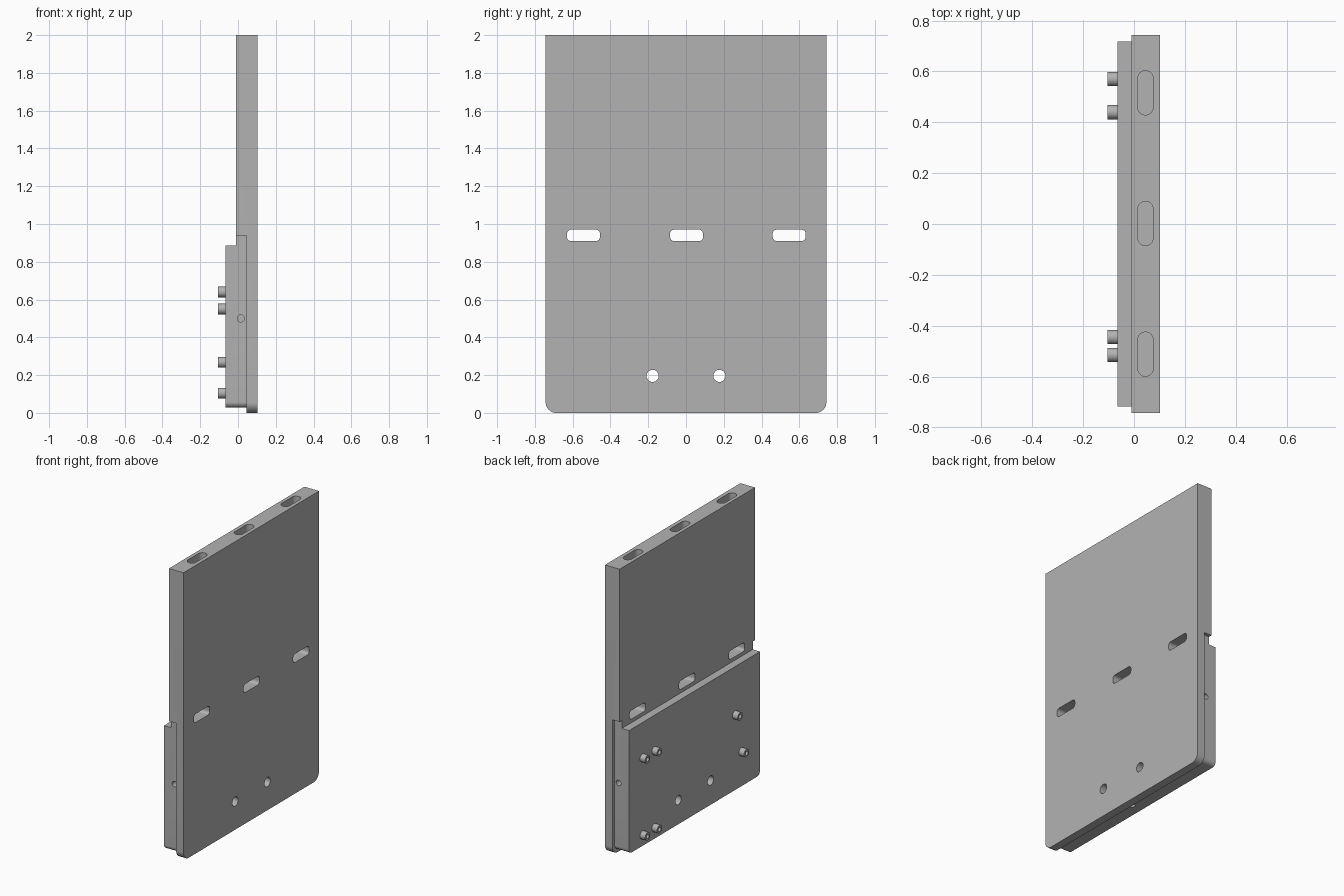
import bpy, bmesh, math
from mathutils import Matrix, Vector

if "Cube" in bpy.data.objects:
    bpy.data.objects.remove(bpy.data.objects["Cube"])

grey = bpy.data.materials.new("plain grey")
grey.use_nodes = True
COLOUR = (0.45, 0.45, 0.45, 1)
grey.diffuse_color = COLOUR
grey.node_tree.nodes["Principled BSDF"].inputs["Base Color"].default_value = COLOUR

# Axis frames: columns are the profile's u, v and the extrusion direction
FRAMES = {
    "x": Matrix(((0, 0, 1), (1, 0, 0), (0, 1, 0))),
    "y": Matrix(((1, 0, 0), (0, 0, -1), (0, 1, 0))),
    "z": Matrix(((1, 0, 0), (0, 1, 0), (0, 0, 1))),
}


def prism(name, axis, centre, size, depth, low=0, high=0, steps=10):
    """Rounded rectangle extruded along an axis; low/high are the corner radii."""
    w, h = size[0] / 2, size[1] / 2
    outline = []
    for i, (sx, sy, r) in enumerate(((1, 1, high), (-1, 1, high), (-1, -1, low), (1, -1, low))):
        for k in range(steps + 1 if r else 1):
            a = (i + k / steps) * math.pi / 2
            p = (sx * (w - r) + r * math.cos(a), sy * (h - r) + r * math.sin(a))
            if not outline or math.dist(p, outline[-1]) > 1e-5:
                outline.append(p)
    if math.dist(outline[0], outline[-1]) < 1e-5:
        outline.pop()
    bm = bmesh.new()
    base = bm.faces.new([bm.verts.new((u, v, -depth / 2)) for u, v in outline])
    top = bmesh.ops.extrude_face_region(bm, geom=[base])["geom"]
    bmesh.ops.translate(bm, vec=(0, 0, depth),
                        verts=[g for g in top if isinstance(g, bmesh.types.BMVert)])
    bmesh.ops.transform(bm, verts=bm.verts,
                        matrix=Matrix.Translation(Vector(centre)) @ FRAMES[axis].to_4x4())
    bmesh.ops.recalc_face_normals(bm, faces=bm.faces)
    mesh = bpy.data.meshes.new(name)
    bm.to_mesh(mesh)
    bm.free()
    mesh.materials.append(grey)
    ob = bpy.data.objects.new(name, mesh)
    bpy.context.collection.objects.link(ob)
    return ob


def cylinder(name, axis, centre, r, depth):
    return prism(name, axis, centre, (2 * r, 2 * r), depth, r, r, 8)


def cut(target, cutter):
    bpy.context.view_layer.objects.active = target
    mod = target.modifiers.new("cut", "BOOLEAN")
    mod.operation, mod.solver, mod.object = "DIFFERENCE", "EXACT", cutter
    bpy.ops.object.modifier_apply(modifier=mod.name)
    bpy.data.objects.remove(cutter)


def finish(ob):
    bpy.ops.object.select_all(action="DESELECT")
    ob.select_set(True)
    bpy.context.view_layer.objects.active = ob
    bpy.ops.object.shade_smooth_by_angle(angle=math.radians(30))


# Tall plate with rounded lower corners, thinned below the joint
plate = prism("main_plate", "x", (0.046, 0, 1), (1.486, 2), 0.112, low=0.056)
cut(plate, prism("rebate", "x", (-0.055, 0, 0.42), (2, 1.04), 0.2))

# Backing block with a tongue that fills the rebate
block = prism("backing_block", "x", (-0.01, 0, 0.484), (1.436, 0.912), 0.11, low=0.03)
cut(block, prism("ledge", "x", (-0.11, 0, 0.985), (2, 0.2), 0.2))

# Slots and round holes through both parts
for part in (plate, block):
    for y in (-0.543, 0.003, 0.546):
        cut(part, prism("slot", "x", (0, y, 0.94), (0.174, 0.06), 0.5, 0.021, 0.021))
    for y in (-0.177, 0.177):
        cut(part, cylinder("hole", "x", (0, y, 0.196), 0.032, 0.5))

# Mortises in the top edge
for y in (-0.512, 0.002, 0.516):
    cut(plate, prism("mortise", "z", (0.045, y, 2), (0.06, 0.174), 0.4, 0.0299, 0.0299))

# Dowel holes in the sides and underside of the block
for side in (-1, 1):
    cut(block, cylinder("side_hole", "y", (0.015, side * 0.718, 0.5), 0.019, 0.3))
cut(block, cylinder("bottom_hole", "z", (0.015, 0, 0.028), 0.019, 0.3))

# Hollow studs on the back of the block
STUDS = [(0.57, 0.64), (0.44, 0.64), (0.57, 0.105), (0.44, 0.105), (-0.445, 0.55), (-0.515, 0.268)]
for i, (y, z) in enumerate(STUDS):
    stud = cylinder(f"stud_{i + 1}", "x", (-0.08, y, z), 0.028, 0.05)
    cut(stud, cylinder("bore", "x", (-0.105, y, z), 0.015, 0.08))
    finish(stud)

finish(plate)
finish(block)
